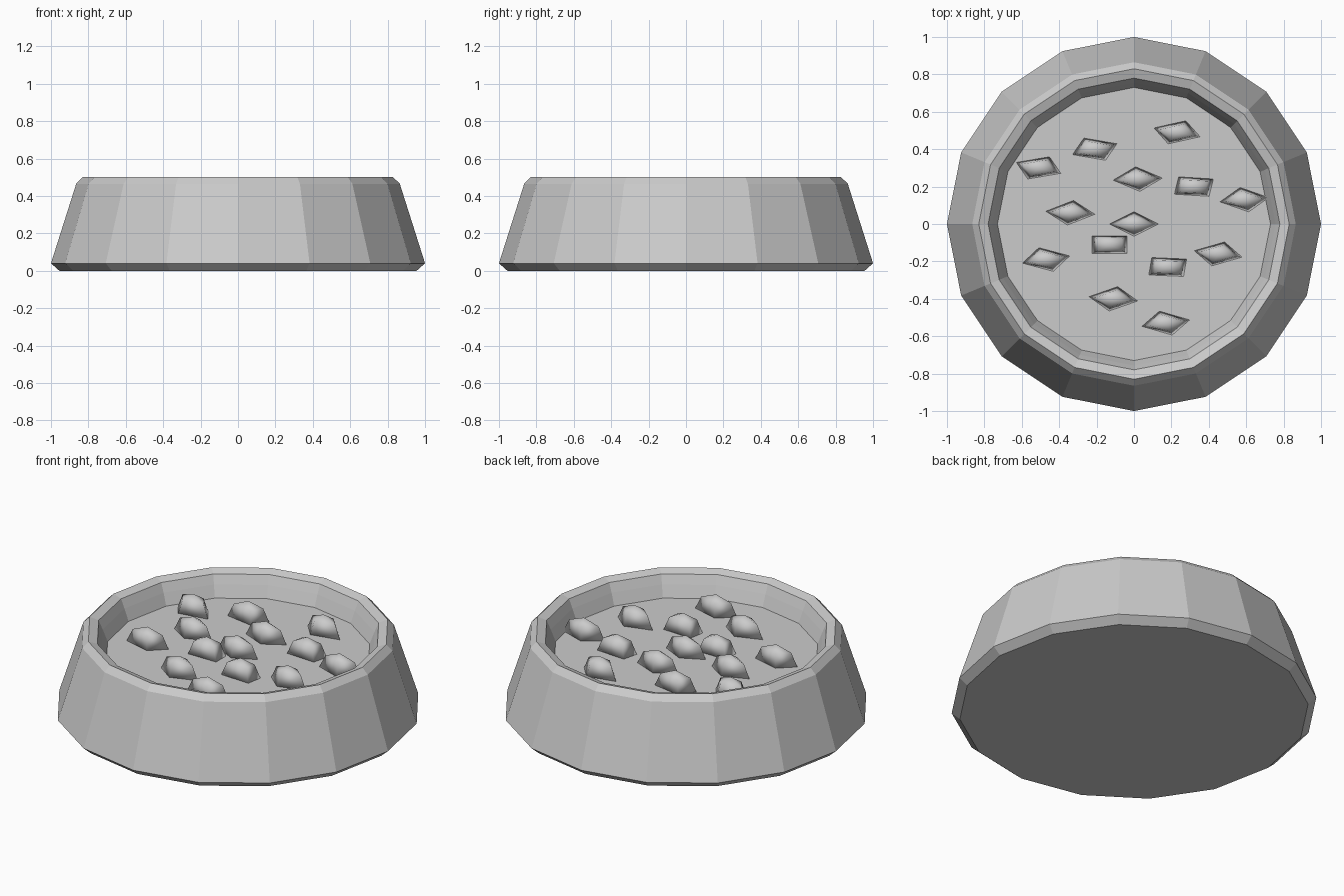
import bpy, bmesh
from math import cos, sin, pi, radians

if "Cube" in bpy.data.objects:
    bpy.data.objects.remove(bpy.data.objects["Cube"], do_unlink=True)

grey = bpy.data.materials.new("plain grey")
grey.use_nodes = True
grey.diffuse_color = (0.6, 0.6, 0.6, 1)
grey.node_tree.nodes["Principled BSDF"].inputs["Base Color"].default_value = grey.diffuse_color


def finish(name, bm, smooth=False):
    bmesh.ops.recalc_face_normals(bm, faces=bm.faces)
    mesh = bpy.data.meshes.new(name)
    bm.to_mesh(mesh)
    bm.free()
    mesh.materials.append(grey)
    for p in mesh.polygons:
        p.use_smooth = smooth
    obj = bpy.data.objects.new(name, mesh)
    bpy.context.collection.objects.link(obj)
    return obj


def lathe(name, profile, sides=16):
    """Closed solid from (radius, height) rings, capped at both ends."""
    bm = bmesh.new()
    rings = [[bm.verts.new((r * cos(2 * pi * i / sides), r * sin(2 * pi * i / sides), z))
              for i in range(sides)] for r, z in profile]
    for a, b in zip(rings, rings[1:]):
        for i in range(sides):
            j = (i + 1) % sides
            bm.faces.new((a[i], a[j], b[j], b[i]))
    bm.faces.new(rings[0])
    bm.faces.new(rings[-1])
    return finish(name, bm)


# Bowl: chamfered foot, sloping wall, bevelled rim, recessed floor
FLOOR = 0.36
lathe("bowl", [(0.955, 0), (1.0, 0.04), (0.865, 0.465), (0.83, 0.5),
               (0.78, 0.483), (0.757, 0.43), (0.73, FLOOR)])


# Food pieces: four-sided domes, turned and then flattened across y
def food_piece(index, x, y, turn):
    bm = bmesh.new()
    levels = []
    for lat in (0, 45):
        r, h = cos(radians(lat)), sin(radians(lat))
        levels.append([bm.verts.new((x + 0.132 * r * cos(radians(turn + 90 * k)),
                                     y + 0.066 * r * sin(radians(turn + 90 * k)),
                                     FLOOR + 0.11 * h)) for k in range(4)])
    tip = bm.verts.new((x, y, FLOOR + 0.11))
    low, high = levels
    for k in range(4):
        n = (k + 1) % 4
        bm.faces.new((low[k], low[n], high[n], high[k]))
        bm.faces.new((high[k], high[n], tip))
    bm.faces.new(low[::-1])
    finish(f"food_piece_{index}", bm, smooth=True)


pieces = [(0.23, 0.49, -21), (-0.21, 0.40, 26), (-0.51, 0.30, -26), (0.02, 0.24, 5),
          (0.32, 0.20, 38), (0.59, 0.13, 10), (-0.34, 0.06, -7), (0, 0, 0),
          (-0.13, -0.11, 45), (-0.47, -0.19, 17), (0.45, -0.16, -15),
          (0.18, -0.23, 40), (-0.11, -0.40, -10), (0.17, -0.53, 15)]
for i, (x, y, turn) in enumerate(pieces, 1):
    food_piece(i, x, y, turn)
